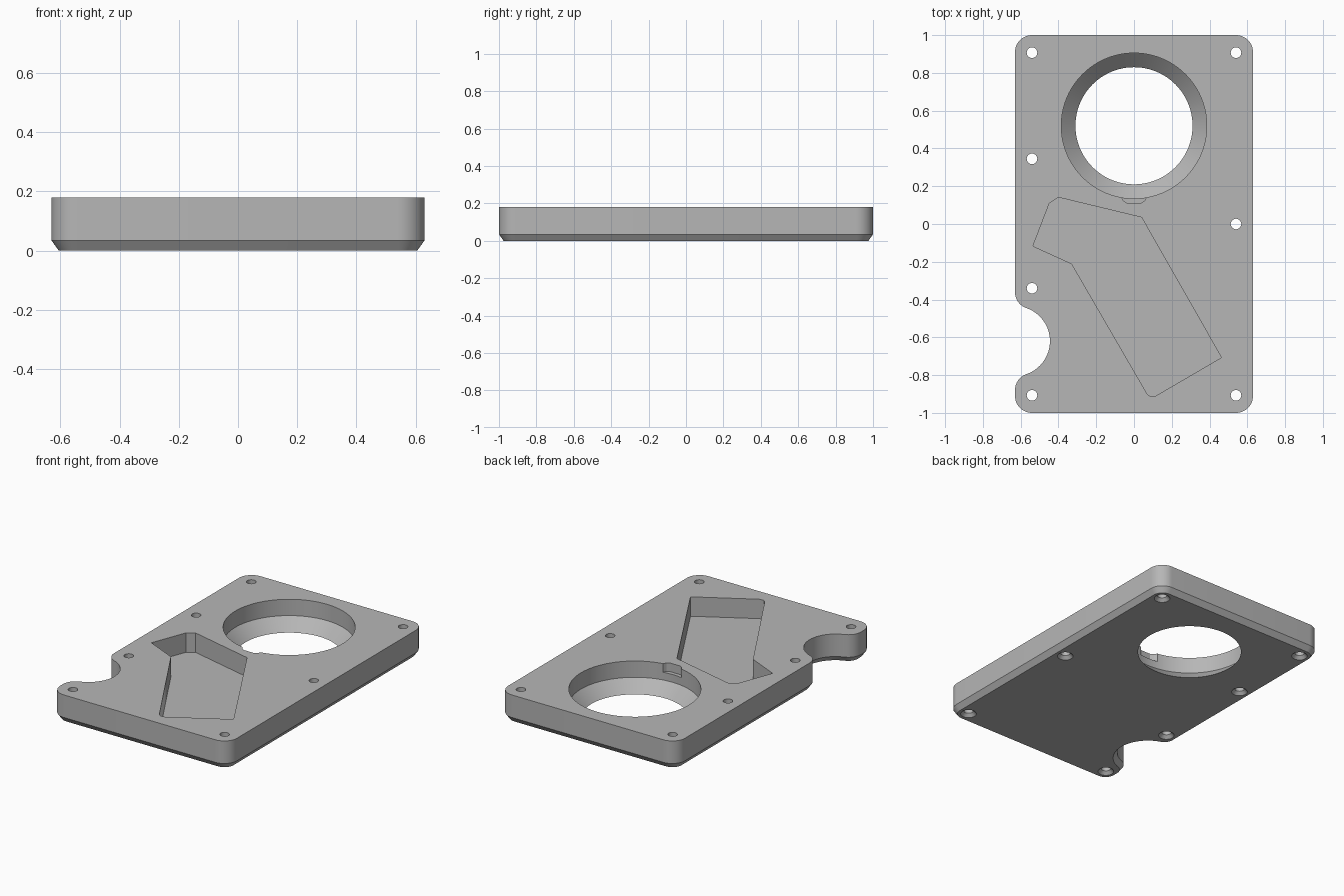
import bpy, bmesh
from math import pi, sin, cos, atan2, radians

if "Cube" in bpy.data.objects:
    bpy.data.objects.remove(bpy.data.objects["Cube"], do_unlink=True)

HX, HY, TOP, R = 0.63, 1.0, 0.18, 0.09      # half sizes, thickness, corner radius
BITE_Y, BITE_R = -0.62, 0.185               # thumb cut-out on the side
CHAMFER, CHAMFER_Z = 0.025, 0.035

grey = bpy.data.materials.new("plain grey")
grey.use_nodes = True
grey.diffuse_color = (0.47, 0.47, 0.47, 1)
grey.node_tree.nodes["Principled BSDF"].inputs["Base Color"].default_value = (0.47, 0.47, 0.47, 1)


def arc(cx, cy, r, a0, a1, n=12):
    return [(cx + r * cos(a0 + (a1 - a0) * i / n), cy + r * sin(a0 + (a1 - a0) * i / n))
            for i in range(n + 1)]


def outline(inset):
    """Counter-clockwise plate outline, moved inwards by inset."""
    r, x, y = R - inset, HX - R, HY - R
    rise = ((BITE_R + R) ** 2 - R ** 2) ** 0.5   # fillets are tangent to the bite
    lean = atan2(rise, R)
    pts = arc(x, -y, r, -pi / 2, 0) + arc(x, y, r, 0, pi / 2) + arc(-x, y, r, pi / 2, pi)
    pts += arc(-x, BITE_Y + rise, r, pi, pi + lean)
    pts += arc(-HX, BITE_Y, BITE_R + inset, lean, -lean, 32)[1:-1]
    pts += arc(-x, BITE_Y - rise, r, pi - lean, pi)
    return pts + arc(-x, -y, r, pi, 1.5 * pi)


def loft(name, layers):
    """Closed solid through a stack of (outline, z) layers."""
    bm = bmesh.new()
    rings = [[bm.verts.new((px, py, z)) for px, py in pts] for pts, z in layers]
    bm.faces.new(rings[0][::-1])
    bm.faces.new(rings[-1])
    for low, high in zip(rings, rings[1:]):
        n = len(low)
        for i in range(n):
            j = (i + 1) % n
            bm.faces.new((low[i], low[j], high[j], high[i]))
    bmesh.ops.recalc_face_normals(bm, faces=bm.faces)
    mesh = bpy.data.meshes.new(name)
    bm.to_mesh(mesh)
    bm.free()
    mesh.materials.append(grey)
    obj = bpy.data.objects.new(name, mesh)
    bpy.context.collection.objects.link(obj)
    return obj


def bore(name, cx, cy, profile, n):
    """Round cutter from a (radius, z) profile."""
    return loft(name, [(arc(cx, cy, r, 0, 2 * pi, n)[:-1], z) for r, z in profile])


# Plate with chamfered lower edge
plate = loft("plate", [(outline(CHAMFER), 0), (outline(0), CHAMFER_Z), (outline(0), TOP)])

# Large opening with a conical seat at the bottom
cutters = [bore("opening_cutter", 0, 0.52,
                [(0.29, -0.02), (0.385, 0.075), (0.385, TOP + 0.02)], 96)]

# Small key slot beside the opening
slot = [(-0.065, 0.2), (-0.065, 0.14), (-0.055, 0.122), (-0.035, 0.11),
        (0.035, 0.11), (0.055, 0.122), (0.065, 0.14), (0.065, 0.2)]
cutters.append(loft("slot_cutter", [(slot, 0.125), (slot, TOP + 0.02)]))

# Angled pocket
pocket = [(-0.535, -0.117), (-0.33, -0.21), (0.07, -0.9), (0.085, -0.912), (0.115, -0.91),
          (0.463, -0.707), (0.04, 0.035), (-0.4, 0.141), (-0.448, 0.11)]
cutters.append(loft("pocket_cutter", [(pocket, 0.055), (pocket, TOP + 0.02)]))

# Countersunk screw holes
screws = [(sx * 0.54, sy * 0.907) for sx in (-1, 1) for sy in (-1, 1)]
screws += [(-0.54, 0.345), (-0.54, -0.34), (0.54, 0)]
for sx, sy in screws:
    cutters.append(bore("screw_cutter", sx, sy,
                        [(0.067, -0.02), (0.028, 0.02), (0.028, TOP + 0.02)], 24))

# Cut everything and keep only the finished plate
bpy.context.view_layer.objects.active = plate
for cutter in cutters:
    cutter.hide_render = True
    mod = plate.modifiers.new("cut", 'BOOLEAN')
    mod.operation, mod.solver, mod.object = 'DIFFERENCE', 'EXACT', cutter
    bpy.ops.object.modifier_apply(modifier=mod.name)
    bpy.data.objects.remove(cutter, do_unlink=True)

for obj in bpy.context.selected_objects:
    obj.select_set(False)
plate.select_set(True)
bpy.ops.object.shade_smooth_by_angle(angle=radians(25))
